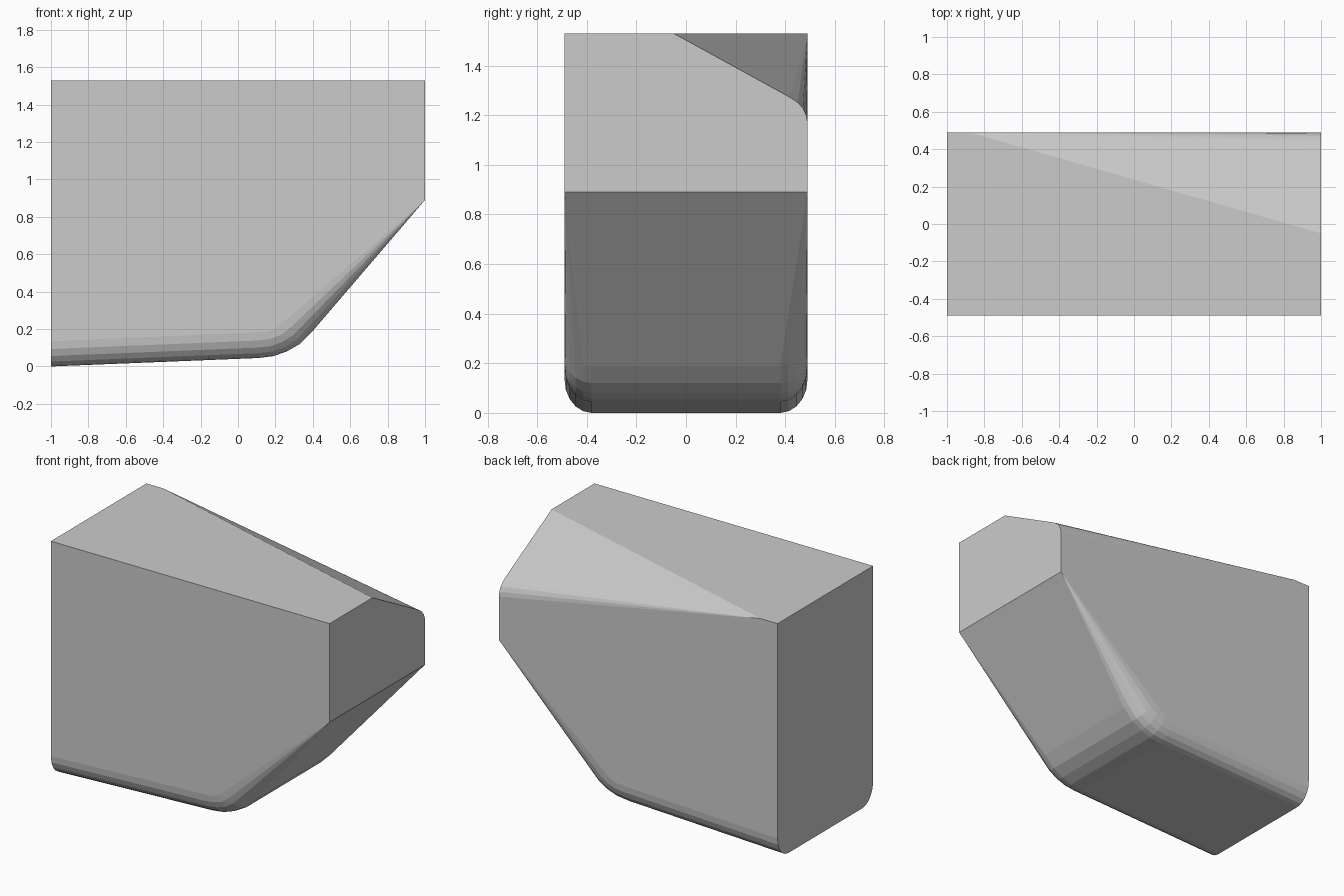
import bpy, bmesh
from math import sin, cos, pi

if "Cube" in bpy.data.objects:
    bpy.data.objects.remove(bpy.data.objects["Cube"])

W, H = 0.49, 1.53      # half width, height
STEPS = 5              # segments in the rounded lower side edges

# Lower profile stations: (x, z), offset (dx, dz) to top of rounding, inset in y
stations = [
    ((-1.0, 0.0), (0.0, 0.135), 0.11),
    ((0.11, 0.045), (-0.01, 0.135), 0.11),
    ((0.19, 0.055), (-0.04, 0.13), 0.11),
    ((0.26, 0.08), (-0.06, 0.12), 0.11),
    ((0.33, 0.12), (-0.09, 0.11), 0.11),
    ((0.40, 0.19), (-0.11, 0.10), 0.11),
    ((1.0, 0.89), (0.0, 0.0), 0.0),
]

points = set()
for (x, z), (dx, dz), inset in stations:
    for i in range(STEPS + 1):
        t = i * pi / 2 / STEPS
        k = 1 - sin(t)
        y = W - inset * k
        d = 1 - cos(t)
        for side in (-1, 1):
            points.add((round(x + dx * d, 4), round(side * y, 4), round(z + dz * d, 4)))

# Flat top with one corner sliced off, tapering to a point near the left end
points |= {(-1, -W, H), (-1, W, H), (1, -W, H), (-0.88, W, H)}
for y, z in [(-0.05, 1.53), (0.42, 1.272), (0.45, 1.252), (0.472, 1.228),
             (0.485, 1.20), (W, 1.17)]:
    points.add((1, y, z))

# The body is convex, so its skin is the hull of the sections
bm = bmesh.new()
for p in sorted(points):
    bm.verts.new(p)
hull = bmesh.ops.convex_hull(bm, input=bm.verts[:])
loose = [v for v in bm.verts if not v.link_faces]
bmesh.ops.delete(bm, geom=loose, context='VERTS')
bmesh.ops.dissolve_limit(bm, angle_limit=0.01, verts=bm.verts[:], edges=bm.edges[:])
bmesh.ops.recalc_face_normals(bm, faces=bm.faces[:])

mesh = bpy.data.meshes.new("faceted_body")
bm.to_mesh(mesh)
bm.free()
body = bpy.data.objects.new("faceted_body", mesh)
bpy.context.collection.objects.link(body)
